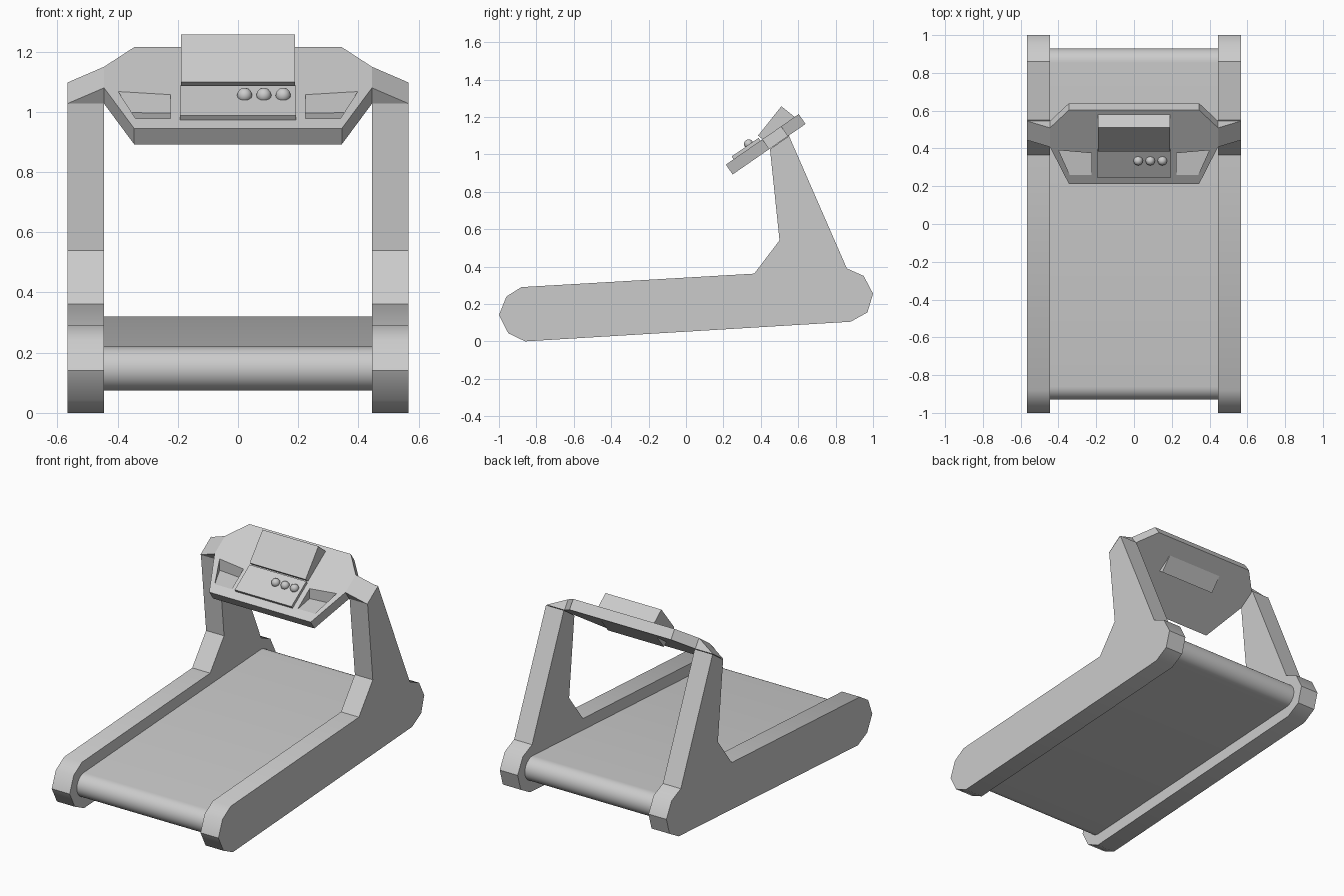
import bpy, bmesh, math
from mathutils import Vector, Matrix

if "Cube" in bpy.data.objects:
    bpy.data.objects.remove(bpy.data.objects["Cube"])

XI, XO = 0.445, 0.567          # inner and outer x of the side frames
TILT = math.atan2(0.27, 0.39)  # console slope
# Console space: x across, y up the slope, z out of the top surface
CONSOLE = Matrix.Translation((0, 0.213, 0.945)) @ Matrix.Rotation(TILT, 4, 'X')
IDENT = Matrix.Identity(4)


def extrude(name, pts, vec, mat=IDENT, smooth=None):
    """Solid made by sweeping a flat polygon along a vector."""
    bm = bmesh.new()
    face = bm.faces.new([bm.verts.new(p) for p in pts])
    res = bmesh.ops.extrude_face_region(bm, geom=[face], use_keep_orig=True)
    new = [g for g in res["geom"] if isinstance(g, bmesh.types.BMVert)]
    bmesh.ops.translate(bm, verts=new, vec=Vector(vec))
    bm.transform(mat)
    bmesh.ops.recalc_face_normals(bm, faces=bm.faces)
    mesh = bpy.data.meshes.new(name)
    bm.to_mesh(mesh)
    bm.free()
    ob = bpy.data.objects.new(name, mesh)
    bpy.context.collection.objects.link(ob)
    if smooth:
        smooth_by_angle(ob, smooth)
    return ob


def smooth_by_angle(ob, deg):
    bpy.ops.object.select_all(action='DESELECT')
    ob.select_set(True)
    bpy.context.view_layer.objects.active = ob
    bpy.ops.object.shade_smooth_by_angle(angle=math.radians(deg))


# Side frames: rail and upright in one profile (y, z)
frame = [(-1, 0.14), (-0.96, 0.24), (-0.88, 0.29), (0.365, 0.362), (0.5, 0.54),
         (0.449, 1.028), (0.551, 1.098), (0.86, 0.39), (0.95, 0.35), (1, 0.255),
         (0.97, 0.155), (0.88, 0.105), (-0.86, 0), (-0.95, 0.043)]
for side, s in (("left", -1), ("right", 1)):
    extrude(side + "_frame", [(s * XI, y, z) for y, z in frame], (s * (XO - XI), 0, 0), smooth=40)

# Running belt: a loop around two rollers
R, belt = 0.073, []
for cy, cz, start in ((-0.857, 0.147, 93), (0.857, 0.247, -87)):
    for i in range(17):
        a = math.radians(start + 180 * i / 16)
        belt.append((-XI, cy + R * math.cos(a), cz + R * math.sin(a)))
extrude("running_belt", belt, (2 * XI, 0, 0), smooth=30)

# Console body: octagonal slab
T = 0.064
half = [(0.345, 0), (XI, 0.237), (XI, 0.36), (0.345, 0.474)]
outline = half + [(-x, v) for x, v in reversed(half)]
console = extrude("console", [(x, v, 0) for x, v in outline], (0, 0, -T), CONSOLE)

# Tray recesses with upright back walls, cut into the console
tray = [(0.225, 0.26, 0.976), (0.34, 0.26, 0.976), (0.398, 0.39, 0.998), (0.225, 0.375, 0.996)]
for side, s in (("left", -1), ("right", 1)):
    cutter = extrude(side + "_tray_cutter", [(s * x, y, z) for x, y, z in tray], (0, 0, 0.2))
    mod = console.modifiers.new(side + "_tray", 'BOOLEAN')
    mod.object = cutter
    mod.operation = 'DIFFERENCE'
    mod.solver = 'EXACT'
    cutter.hide_render = True
    cutter.hide_set(True)

# Wedge arms joining console to uprights
for side, s in (("left", -1), ("right", 1)):
    extrude(side + "_console_arm",
            [(s * XI, 0.237, 0), (s * XO, 0.237, -T), (s * XI, 0.237, -T)],
            (0, 0.123, 0), CONSOLE)

# Display box, steeper than the console and set through it
d = Vector((0, 0.778, -0.628)) * 0.13
low, top = Vector((-0.19, 0.385, 1.1)), Vector((-0.19, 0.51, 1.257))
extrude("display", [low, top, top + d, low + d], (0.38, 0, 0))

# Control panel
extrude("control_panel", [(-0.193, 0.05, -0.005), (0.193, 0.05, -0.005),
                          (0.193, 0.225, -0.005), (-0.193, 0.225, -0.005)],
        (0, 0, 0.023), CONSOLE)

# Knobs
for i in range(3):
    bpy.ops.mesh.primitive_uv_sphere_add(segments=16, ring_count=8, radius=0.025)
    knob = bpy.context.object
    knob.name = f"knob_{i + 1}"
    knob.matrix_world = CONSOLE @ Matrix.Translation((0.022 + 0.064 * i, 0.163, 0.021))
    smooth_by_angle(knob, 50)
